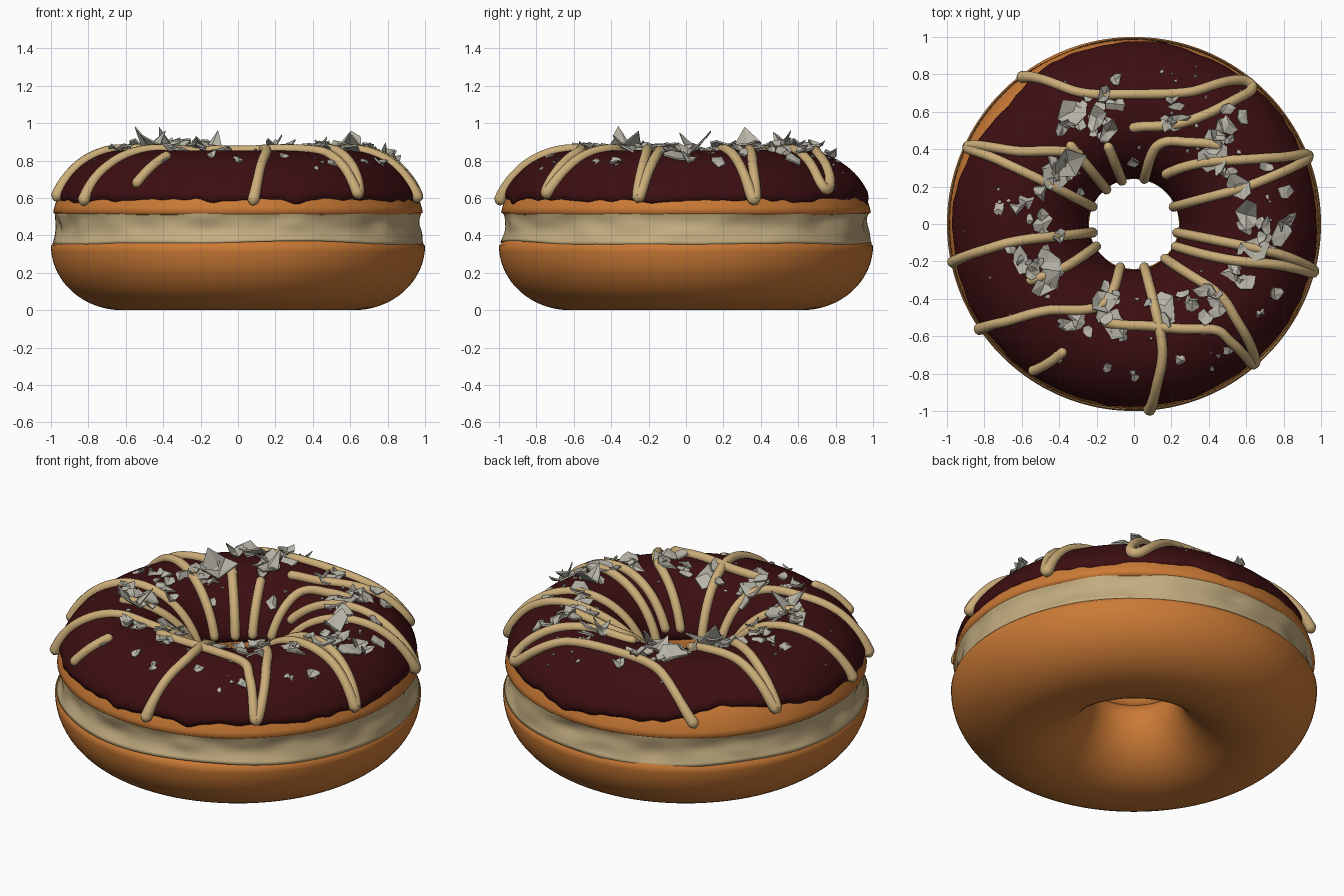
import bpy, bmesh, math, random
from mathutils import Vector, Matrix, noise

if "Cube" in bpy.data.objects:
    bpy.data.objects.remove(bpy.data.objects["Cube"])
random.seed(7)
PI, R0, A = math.pi, 0.62, 0.38


def mat(name, c):
    m = bpy.data.materials.new(name)
    m.diffuse_color = (*c, 1)
    m.use_nodes = True
    m.node_tree.nodes["Principled BSDF"].inputs["Base Color"].default_value = m.diffuse_color
    return m


DOUGH = mat("golden dough", (0.60, 0.195, 0.036))
GLAZE = mat("dark chocolate", (0.045, 0.0045, 0.0055))
CREAM = mat("cream filling", (0.55, 0.42, 0.22))
ICING = mat("caramel icing", (0.60, 0.42, 0.19))
FLAKE = mat("pale flakes", (0.47, 0.45, 0.385))


def finish(bm, name, material, smooth=True):
    bmesh.ops.recalc_face_normals(bm, faces=bm.faces[:])
    me = bpy.data.meshes.new(name)
    bm.to_mesh(me)
    bm.free()
    ob = bpy.data.objects.new(name, me)
    bpy.context.collection.objects.link(ob)
    me.materials.append(material)
    for p in me.polygons:
        p.use_smooth = smooth
    return ob


def ring(name, section, material, n=160):
    """Closed ring: section(theta) gives a closed list of (r, z)."""
    bm = bmesh.new()
    rows = []
    for i in range(n):
        t = 2 * PI * i / n
        rows.append([bm.verts.new((r * math.cos(t), r * math.sin(t), z)) for r, z in section(t)])
    m = len(rows[0])
    for i in range(n):
        a, b = rows[i], rows[(i + 1) % n]
        for j in range(m):
            k = (j + 1) % m
            bm.faces.new((a[j], a[k], b[k], b[j]))
    return finish(bm, name, material)


def wob(t, freq, seed):
    return noise.noise(Vector((math.cos(t) * freq, math.sin(t) * freq, seed)))


def top(phi, off=0.0):
    """Point (r, z) of the upper bun section, pushed out by off."""
    c, s = math.cos(phi), math.sin(phi)
    return R0 + (A - 0.005 + off) * c, 0.45 + (0.385 + off) * s


# lower bun
def lower(t):
    pts = [(R0 + A * math.cos(a), 0.345 + 0.345 * math.sin(a))
           for a in (PI + PI * i / 36 for i in range(37))]
    return pts + [(0.97, 0.375), (0.9, 0.39), (0.6, 0.42), (0.3, 0.42), (0.26, 0.40)]


# upper bun
def upper(t):
    pts = [top(0.19 + (PI - 0.19) * i / 40) for i in range(41)]
    return pts + [(0.265, 0.40), (0.35, 0.40), (0.6, 0.45), (0.9, 0.49), (0.97, 0.508)]


# cream layer with an uneven bulging rim
def cream(t):
    lo = 0.355 + 0.02 * wob(t, 1.5, 3)
    hi = 0.528 + 0.012 * wob(t, 1.5, 8)
    out = [(0.55, lo + 0.05), (0.9, lo)]
    for i in range(11):
        u = i / 10
        lump = noise.noise(Vector((math.cos(t) * 5, math.sin(t) * 5, u * 1.6 + 20)))
        r = 0.993 - 0.012 * u - 0.02 * math.sin(PI * u) + 0.024 * lump * math.sin(PI * u)
        out.append((r, lo + (hi - lo) * u))
    return out + [(0.9, hi), (0.55, hi - 0.05)]


# chocolate glaze shell with wavy edge, pulled back on one side
def glaze(t):
    d = math.atan2(math.sin(t - 2.45), math.cos(t - 2.45))
    a = 0.36 + 0.07 * wob(t, 4, 1) + 0.05 * wob(t, 11, 2) + 0.24 * math.exp(-(d / 0.4) ** 2)
    b = PI - 0.22 + 0.09 * wob(t, 2, 5)
    out = []
    for i in range(45):
        u = i / 44
        e = min(u, 1 - u)
        off = 0.019 * math.sqrt(min(1, e / 0.04)) + 0.004 * wob(t, 3, u * 6)
        out.append(top(a + (b - a) * u, off))
    return out + [top(b - (b - a) * i / 20, -0.012) for i in range(21)]


ring("lower_bun", lower, DOUGH)
ring("upper_bun", upper, DOUGH)
ring("cream_layer", cream, CREAM)
ring("chocolate_glaze", glaze, GLAZE, 240)


# icing drizzle: plan-view points wrapped onto the glaze
def on_top(theta, phi, off):
    r, z = top(phi, off)
    return Vector((r * math.cos(theta), r * math.sin(theta), z))


def to_angles(x, y):
    c = (math.hypot(x, y) - R0) / A
    return math.atan2(y, x), math.acos(max(-0.985, min(0.95, c)))


def cat(a, b, c, d, u):
    return 0.5 * (2 * b + (c - a) * u + (2 * a - 5 * b + 4 * c - d) * u * u
                  + (3 * b - a - 3 * c + d) * u ** 3)


def drizzle(name, pts, rad=0.027):
    q = []
    for p in pts:
        t, f = to_angles(*p)
        if q:
            t = q[-1][0] + math.remainder(t - q[-1][0], 2 * PI)
        q.append((t, f))
    q = [q[0]] + q + [q[-1]]
    path = []
    for i in range(1, len(q) - 2):
        for k in range(16):
            path.append([cat(*(q[i + j][c] for j in (-1, 0, 1, 2)), k / 16) for c in (0, 1)])
    path.append(q[-1])
    P = [on_top(t, f, 0.026) for t, f in path]
    # rounded caps: extra points beyond both ends
    for sgn in (0, 1):
        e, dirn = (P[-1], (P[-1] - P[-3]).normalized()) if sgn else (P[0], (P[0] - P[2]).normalized())
        caps = [(e + dirn * rad * math.sin(a), math.cos(a)) for a in (0.5, 1.0, 1.35, 1.52)]
        if sgn:
            tail = caps
        else:
            head = caps[::-1]
    full = head + [(p, 1 + 0.25 * max(0, (0.72 - p.z) / 0.15) * (p.xy.length > R0)) for p in P] + tail
    cu = bpy.data.curves.new(name, 'CURVE')
    cu.dimensions = '3D'
    cu.bevel_depth, cu.bevel_resolution, cu.use_fill_caps = rad, 3, True
    sp = cu.splines.new('POLY')
    sp.points.add(len(full) - 1)
    for s, (p, r) in zip(sp.points, full):
        s.co, s.radius = (*p, 1), r
    sp.use_smooth = True
    cu.materials.append(ICING)
    ob = bpy.data.objects.new(name, cu)
    bpy.context.collection.objects.link(ob)
    bpy.ops.object.select_all(action='DESELECT')
    ob.select_set(True)
    bpy.context.view_layer.objects.active = ob
    bpy.ops.object.convert(target='MESH')


STROKES = [
    [(-.59, .77), (-.3, .7), (0, .69), (.3, .7), (.58, .75), (.6, .69), (.4, .59), (.2, .53), (0, .52)],
    [(-.3, .38), (-.6, .385), (-.87, .405), (-.7, .33), (-.45, .21), (-.24, .1)],
    [(.18, .28), (.5, .34), (.75, .35), (.91, .355), (.75, .26), (.5, .17), (.23, .1)],
    [(.25, -.05), (.6, -.12), (.8, -.17), (.94, -.25), (.75, -.215), (.5, -.19), (.24, -.13)],
    [(.18, -.2), (.42, -.35), (.55, -.52), (.63, -.73), (.52, -.63), (.4, -.56), (.1, -.55), (-.15, -.53)],
    [(.06, -.25), (.1, -.4), (.15, -.65), (.12, -.85), (.08, -.975)],
    [(-.08, -.25), (-.15, -.42), (-.45, -.46), (-.7, -.52), (-.81, -.55)],
    [(-.24, -.05), (-.55, -.08), (-.8, -.14), (-.95, -.2)],
    [(-.22, -.13), (-.35, -.22), (-.55, -.3)],
    [(-.53, -.77), (-.38, -.68)],
    [(-.07, .25), (-.14, .42)],
    [(-.16, .2), (-.34, .42)],
    [(.06, .26), (.12, .42), (.3, .44), (.45, .42)],
]
for i, s in enumerate(STROKES):
    drizzle(f"icing_drizzle_{i + 1}", s)


# nut flakes: thin, bent, ragged plates scattered on the top
def flake(bm, x, y, size, tilt, lift):
    t, f = to_angles(x, y)
    pos = on_top(t, f, 0.022 + lift)
    nrm = (on_top(t, f, 0.1) - on_top(t, f, 0)).normalized()
    rot = nrm.to_track_quat('Z', 'Y').to_matrix().to_4x4()
    rot = (Matrix.Translation(pos) @ rot @ Matrix.Rotation(random.uniform(0, 6.28), 4, 'Z')
           @ Matrix.Rotation(random.uniform(-tilt, tilt), 4, 'X'))
    n = random.randint(5, 8)
    bend, asp = random.uniform(-1.2, 1.2), random.uniform(0.55, 0.9)
    rim = []
    for k in range(n):
        a = 2 * PI * (k + random.uniform(-.3, .3)) / n
        r = size * random.uniform(0.65, 1.2)
        rim.append((r * math.cos(a), r * asp * math.sin(a)))
    layers = []
    for h in (0.005, -0.005):
        layers.append([bm.verts.new(rot @ Vector((u, v, h + bend * u * u / max(size, .05))))
                       for u, v in rim + [(0, 0)]])
    up, dn = layers
    for k in range(n):
        j = (k + 1) % n
        bm.faces.new((up[k], up[j], up[n]))
        bm.faces.new((dn[j], dn[k], dn[n]))
        bm.faces.new((up[j], up[k], dn[k], dn[j]))


CLUSTERS = [(-.15, .5), (-.1, .64), (-.32, .6), (-.2, .57), (.23, .55), (.43, .45), (.5, .53), (.42, .36),
            (.56, .2), (.6, .05), (.77, -.06), (.64, -.12), (.53, -.25), (.43, -.4), (.3, -.42),
            (.17, -.45), (-.1, -.54), (-.3, -.52), (-.17, -.43), (-.48, -.32), (-.6, -.2), (-.47, -.2),
            (-.5, 0), (-.58, .12), (-.43, .25), (-.36, .34)]
SINGLES = [(-.14, -.76), (0, -.8), (.25, -.72), (.5, -.67), (-.4, -.7), (.67, -.47), (.74, -.37),
           (.8, .17), (.82, .02), (-.72, .08), (0, .35), (.7, .3), (-.3, .18), (-.1, .76), (.2, .67)]
bm = bmesh.new()
for x, y in CLUSTERS:
    flake(bm, x, y, random.uniform(.075, .105), .2, .012)
    for k in range(3):
        flake(bm, x + random.uniform(-.08, .08), y + random.uniform(-.08, .08),
              random.uniform(.03, .06), .55, random.uniform(.005, .03))
for x, y in SINGLES:
    flake(bm, x, y, random.uniform(.035, .055), .15, 0.004)
for k in range(60):
    a, r = random.uniform(0, 2 * PI), random.uniform(.4, .9)
    flake(bm, r * math.cos(a), r * math.sin(a), random.uniform(.007, .016), .3, 0)
finish(bm, "nut_flakes", FLAKE, False)
